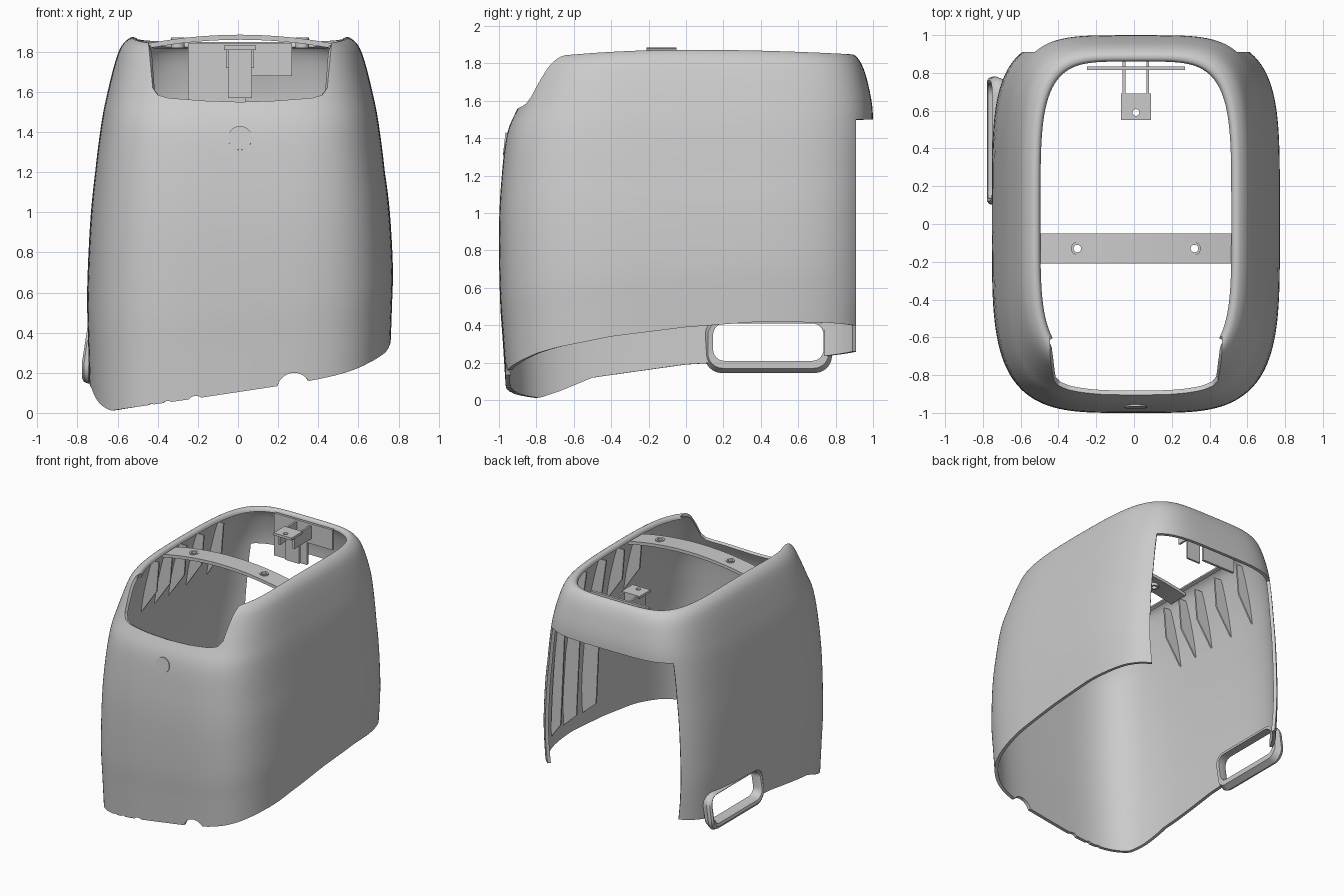
import bpy, bmesh, math
from mathutils import Vector

if "Cube" in bpy.data.objects:
    bpy.data.objects.remove(bpy.data.objects["Cube"])

SHIFT = 0.01   # the body sits slightly off centre
WALL = 0.025

grey = bpy.data.materials.new("light grey plastic")
grey.use_nodes = True
grey.diffuse_color = (0.6, 0.6, 0.6, 1)
grey.node_tree.nodes["Principled BSDF"].inputs["Base Color"].default_value = grey.diffuse_color


def activate(ob):
    bpy.ops.object.select_all(action='DESELECT')
    ob.select_set(True)
    bpy.context.view_layer.objects.active = ob


def shade(ob):
    activate(ob)
    bpy.ops.object.shade_smooth_by_angle(angle=math.radians(35))


def finish(name, bm, closed=True):
    if closed:
        bmesh.ops.recalc_face_normals(bm, faces=bm.faces)
    me = bpy.data.meshes.new(name)
    bm.to_mesh(me)
    bm.free()
    me.materials.append(grey)
    ob = bpy.data.objects.new(name, me)
    bpy.context.collection.objects.link(ob)
    shade(ob)
    return ob


def prism(name, pts, lo, hi, axis):
    """Extrude a 2D outline along an axis; outlines use the other two axes in order."""
    bm = bmesh.new()
    rings = []
    for d in (lo, hi):
        ring = []
        for p in pts:
            co = list(p)
            co.insert(axis, d)
            ring.append(bm.verts.new(co))
        rings.append(ring)
        bm.faces.new(ring)
    for i in range(len(pts)):
        j = (i + 1) % len(pts)
        bm.faces.new((rings[0][i], rings[0][j], rings[1][j], rings[1][i]))
    return finish(name, bm)


def box(name, x0, x1, y0, y1, z0, z1):
    return prism(name, [(x0, y0), (x1, y0), (x1, y1), (x0, y1)], z0, z1, 2)


def rounded(a0, a1, b0, b1, r, n=8):
    pts = []
    corners = [(a1 - r, b1 - r), (a0 + r, b1 - r), (a0 + r, b0 + r), (a1 - r, b0 + r)]
    for k, (ca, cb) in enumerate(corners):
        for i in range(n + 1):
            t = math.pi / 2 * (k + i / n)
            pts.append((ca + r * math.cos(t), cb + r * math.sin(t)))
    return pts


def circle(a, b, r, n=24):
    return [(a + r * math.cos(math.tau * i / n), b + r * math.sin(math.tau * i / n)) for i in range(n)]


def drill(ob, x, y, r):
    """Cut a vertical hole near the top of a part."""
    cutter = prism("hole_cutter", circle(x, y, r), 1.5, 2, 2)
    cutter.hide_render = True
    m = ob.modifiers.new("hole", 'BOOLEAN')
    m.operation, m.solver, m.object = 'DIFFERENCE', 'EXACT', cutter
    activate(ob)
    bpy.ops.object.modifier_apply(modifier=m.name)
    bpy.data.objects.remove(cutter)
    shade(ob)


def carve(bm, outline, axis, lo, hi):
    """Remove a convex outline, projected along an axis, from a surface."""
    ax = [a for a in range(3) if a != axis]
    pts = [Vector(p) for p in outline]
    mid = sum(pts, Vector((0, 0))) / len(pts)
    low = [min(p[k] for p in pts) for k in (0, 1)]
    high = [max(p[k] for p in pts) for k in (0, 1)]

    def near(f):
        if not lo < f.calc_center_median()[axis] < hi:
            return False
        return all(max(v.co[ax[k]] for v in f.verts) >= low[k]
                   and min(v.co[ax[k]] for v in f.verts) <= high[k] for k in (0, 1))

    planes = []
    for p, q in zip(pts, pts[1:] + pts[:1]):
        n = Vector((q.y - p.y, p.x - q.x))
        if n.dot(mid - p) > 0:
            n = -n
        planes.append((p, n))
        co, no = Vector(), Vector()
        for k in (0, 1):
            co[ax[k]], no[ax[k]] = p[k], n[k]
        faces = [f for f in bm.faces if near(f)]
        edges = {e for f in faces for e in f.edges}
        verts = {v for f in faces for v in f.verts}
        bmesh.ops.bisect_plane(bm, geom=faces + list(edges) + list(verts), dist=1e-5,
                               plane_co=co, plane_no=no.normalized())
    doomed = []
    for f in bm.faces:
        c = f.calc_center_median()
        flat = Vector((c[ax[0]], c[ax[1]]))
        if lo < c[axis] < hi and all((flat - p).dot(n) < 0 for p, n in planes):
            doomed.append(f)
    bmesh.ops.delete(bm, geom=doomed, context='FACES')


def lerp(table, v):
    for (a, p), (b, q) in zip(table, table[1:]):
        if v <= b:
            return p + (q - p) * max(0, (v - a) / (b - a))
    return table[-1][1]


# Body profile: height, half width, front reach, back reach
KEYS = [Vector(k) for k in (
    (0, .752, .965, .99), (.25, .758, .98, 1), (.5, .762, .995, 1), (.9, .747, 1, 1),
    (1.2, .722, .985, 1), (1.45, .69, .957, 1), (1.6, .66, .9, .995), (1.75, .622, .84, .965),
    (1.83, .59, .805, .935), (1.87, .547, .78, .9), (1.868, .517, .76, .87), (1.845, .505, .75, .86))]
LOW_RIGHT = [(-1, 0), (-.8, 0), (-.5, .12), (0, .19), (1, .25)]
LOW_LEFT = [(-1, .2), (-.8, .26), (-.4, .34), (0, .39), (.4, .42), (1, .41)]


def profile_rows(sub=4):
    rows = []
    for i in range(len(KEYS) - 1):
        p0, p1, p2 = KEYS[max(i - 1, 0)], KEYS[i], KEYS[i + 1]
        p3 = KEYS[min(i + 2, len(KEYS) - 1)]
        for s in range(sub):
            t = s / sub
            rows.append(p1 + .5 * t * ((p2 - p0) + t * ((2 * p0 - 5 * p1 + 4 * p2 - p3)
                                                       + t * (3 * (p1 - p2) + p3 - p0))))
    return rows + [KEYS[-1]]


def body_point(row, ang):
    h, w, f, b = row
    c, s = math.cos(ang), math.sin(ang)
    e = 2 / (4.5 if s > 0 else 4)
    x = w * math.copysign(abs(c) ** e, c)
    y = (b if s > 0 else f) * math.copysign(abs(s) ** e, s)
    k = min(1, max(0, (x + .7) / 1.4))
    low = lerp(LOW_RIGHT, y) * (1 - k) + lerp(LOW_LEFT, y) * k
    z = low + h * (1.2 - low) / 1.2 if h < 1.2 else h
    drop = .045 * (y / .8) ** 2 if y < 0 else .025 * (y / .9) ** 2
    return x + SHIFT, y, z - drop * min(1, max(0, (h - 1.2) / .6))


# Main shell surface
SEG = 160
bm = bmesh.new()
grid = [[bm.verts.new(body_point(r, math.tau * i / SEG)) for i in range(SEG)] for r in profile_rows()]
for lo, hi in zip(grid, grid[1:]):
    for i in range(SEG):
        j = (i + 1) % SEG
        bm.faces.new((lo[i], lo[j], hi[j], hi[i]))

# Front notch, back opening, handle slot and lower edge notches
notch = [(.46, 2.1), (.455, 1.83), (.435, 1.62), (.41, 1.585), (.36, 1.57), (.18, 1.556), (0, 1.55)]
notch += [(-x, z) for x, z in reversed(notch[:-1])]
carve(bm, [(x + SHIFT, z) for x, z in notch], 1, -1.3, -.6)
carve(bm, [(.91, -.5), (1.3, -.5), (1.3, 1.5), (.91, 1.5)], 0, -1, 1)
carve(bm, rounded(.13, .75, .19, .42, .07), 0, -1, -.5)
for x, z, r in [(.28, .115, .085), (-.21, .04, .045), (-.35, .03, .03), (-.43, .015, .03)]:
    carve(bm, circle(x, z, r), 1, -1.3, -.6)
shell = finish("body_shell", bm, closed=False)
solid = shell.modifiers.new("wall", 'SOLIDIFY')
solid.thickness, solid.offset = WALL, -1
activate(shell)
bpy.ops.object.modifier_apply(modifier=solid.name)
shade(shell)

# Flared handle surround on the right side
bm = bmesh.new()
sections = [(0, -.7), (0, -.75), (.015, -.772), (.035, -.778), (.055, -.768), (.065, -.745), (.04, -.7)]
loops = []
for off, x in sections:
    pts = rounded(.145 - off * .7, .735 + off * .7, .21 - off, .41 + off * .4, .06 + off * .5)
    loops.append([bm.verts.new((x + .025 * max(0, (z - .25) / .16), y, z)) for y, z in pts])
for a, b in zip(loops, loops[1:] + loops[:1]):
    for i in range(len(a)):
        j = (i + 1) % len(a)
        bm.faces.new((a[i], a[j], b[j], b[i]))
finish("handle_surround", bm)

# Arched bridge with two screw holes
arch = [(-.53 + 1.08 * i / 16, 1.885 - .06 * (i / 8 - 1) ** 2) for i in range(17)]
bridge = prism("bridge_bar", arch + [(x, z - .025) for x, z in reversed(arch)], -.21, -.05, 1)
for x in (-.3, .32):
    drill(bridge, x, -.13, .02)
    drill(prism("screw_collar", circle(x, -.13, .034), 1.82, 1.872, 2), x, -.13, .02)

# Latch bracket inside the back
drill(box("latch_plate", -.07, .09, .55, .69, 1.81, 1.83), .01, .59, .018)
box("latch_drop", -.05, .07, .675, .69, 1.57, 1.82)
box("back_mount", -.25, .27, .815, .835, 1.68, 1.84)
box("back_mount_tab", -.25, .04, .815, .835, 1.5, 1.68)
for x in (-.06, .065):
    box("latch_web", x, x + .015, .6, .87, 1.72, 1.825)


def wall_x(z, y):
    w = lerp([(k[0], k[1]) for k in KEYS[:10]], z)
    reach = 1 if y > 0 else lerp([(k[0], k[2]) for k in KEYS[:10]], z)
    return w * (1 - abs(y / reach) ** 4) ** .25 - .015


# Tapered ribs inside both side walls
def rib(side, y, heights, inner):
    pts = [(wall_x(z, y), z) for z in heights] + inner
    prism("side_rib", [(side * x + SHIFT, z) for x, z in pts], y - .006, y + .006, 1)


short = ((1.33, 1.45, 1.6, 1.79), [(.52, 1.79), (.54, 1.55)])
tall = ((.5, .8, 1.1, 1.4, 1.6, 1.79), [(.52, 1.79), (.57, 1.45), (.61, .62)])
for y in (-.27, -.1, .08, .3, .55):
    rib(-1, y, *short)
for y in (-.2, .02):
    rib(1, y, *short)
for y in (.25, .5, .7):
    rib(1, y, *tall)

# Plain round cap on the front
cap = prism("front_cap", circle(0, 0, .06, 32), -.004, .015, 1)
cap.location = (SHIFT, -.968, 1.37)
cap.rotation_euler.x = -math.atan2(.028, .25)
